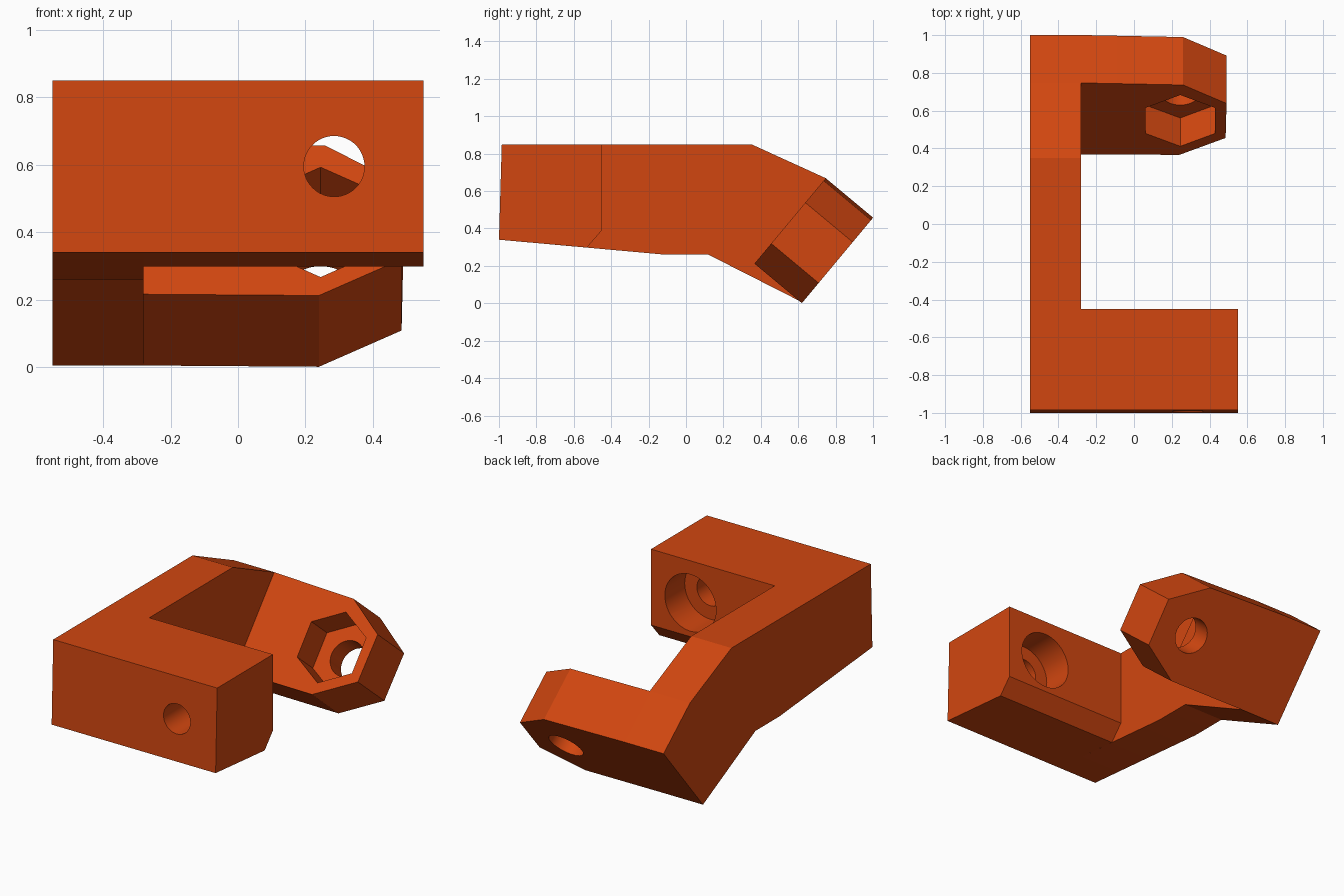
import bpy, bmesh, math
from mathutils import Vector, Matrix

if "Cube" in bpy.data.objects:
    bpy.data.objects.remove(bpy.data.objects["Cube"])

orange = bpy.data.materials.new("burnt orange")
orange.diffuse_color = (0.64, 0.062, 0.005, 1)
orange.use_nodes = True
orange.node_tree.nodes["Principled BSDF"].inputs["Base Color"].default_value = orange.diffuse_color


def prism(name, base, offset):
    """Extrude a closed polygon along an offset vector."""
    bm = bmesh.new()
    face = bm.faces.new([bm.verts.new(p) for p in base])
    ext = bmesh.ops.extrude_face_region(bm, geom=[face])
    bmesh.ops.translate(bm, vec=offset, verts=[v for v in ext["geom"] if isinstance(v, bmesh.types.BMVert)])
    bmesh.ops.recalc_face_normals(bm, faces=bm.faces)
    mesh = bpy.data.meshes.new(name)
    bm.to_mesh(mesh)
    bm.free()
    mesh.materials.append(orange)
    obj = bpy.data.objects.new(name, mesh)
    bpy.context.collection.objects.link(obj)
    return obj


def bore(name, sides, radius, center, side, up, depth, axis):
    """Round or polygonal cutter; the first corner points along up."""
    pts = [center + radius * (math.cos(a) * up + math.sin(a) * side)
           for a in (2 * math.pi * i / sides for i in range(sides))]
    return prism(name, pts, axis * depth)


def combine(target, tool, operation):
    mod = target.modifiers.new("combine", 'BOOLEAN')
    mod.operation = operation
    mod.solver = 'EXACT'
    mod.object = tool
    bpy.context.view_layer.objects.active = target
    bpy.ops.object.modifier_apply(modifier=mod.name)
    bpy.data.objects.remove(tool)


X, Y, Z = Vector((1, 0, 0)), Vector((0, 1, 0)), Vector((0, 0, 1))

# Tilted frame of the rear arm: U runs up its front face, N goes through it
O = Vector((0, 0.366, 0.212))
U = Vector((0, 0.64, 0.768)).normalized()
N = Vector((0, U.z, -U.y))
THICK = 0.33


def arm(x, u, n=0):
    return O + X * x + U * u + N * n


# Side rail, bent downwards at the back
top, back, low = arm(0, 0.595), arm(0, 0.595, THICK), arm(0, 0.005, THICK)
side = [(-1, 0.34), (-0.985, 0.85), (0.35, 0.85), (top.y, top.z), (back.y, back.z),
        (low.y, low.z), (0.12, 0.26), (-0.11, 0.26)]
bracket = prism("bracket", [(-0.55, y, z) for y, z in side], X * 0.27)

# Front block with chamfered lower rear edge
block = [(-1, 0.34), (-0.985, 0.85), (-0.45, 0.85), (-0.45, 0.39), (-0.53, 0.298)]
combine(bracket, prism("front_block", [(-0.32, y, z) for y, z in block], X * 0.87), 'UNION')

# Rear arm with chamfered tip
outline = [(-0.32, 0.595), (-0.28, 0.595), (0.26, 0.578), (0.49, 0.425),
           (0.485, 0.14), (0.24, 0), (-0.28, 0.005), (-0.32, 0.005)]
combine(bracket, prism("rear_arm", [arm(x, u) for x, u in outline], N * THICK), 'UNION')

# Front screw hole and its counterbore
hole = Vector((0.285, 0, 0.595))
combine(bracket, bore("screw_hole", 48, 0.09, hole - Y * 1.1, X, Z, 0.8, Y), 'DIFFERENCE')
combine(bracket, bore("counterbore", 48, 0.172, hole - Y * 0.64, X, Z, 0.4, Y), 'DIFFERENCE')

# Hexagonal nut pocket and the hole through the rear arm
combine(bracket, bore("nut_pocket", 6, 0.212, arm(0.245, 0.283, -0.1), X, U, 0.295, N), 'DIFFERENCE')
combine(bracket, bore("arm_hole", 48, 0.105, arm(0.245, 0.283, -0.1), X, U, 0.6, N), 'DIFFERENCE')

# Smooth bores, crisp edges
bpy.ops.object.select_all(action='DESELECT')
bracket.select_set(True)
bpy.context.view_layer.objects.active = bracket
bpy.ops.object.shade_smooth_by_angle(angle=math.radians(15))
